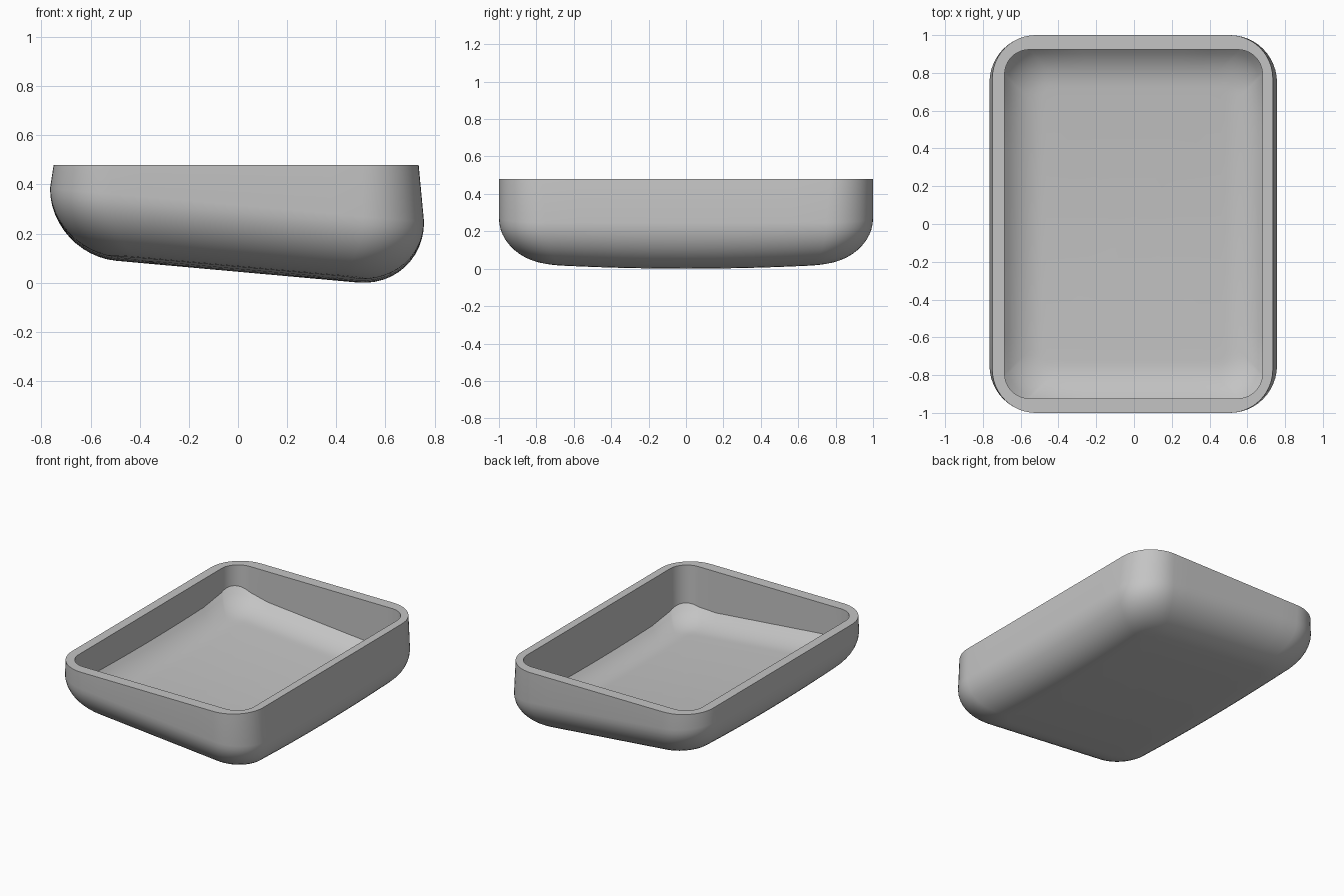
import bpy, bmesh, math

if "Cube" in bpy.data.objects:
    bpy.data.objects.remove(bpy.data.objects["Cube"])

TOP = 0.48       # rim height
FILLET = 0.27    # size of the rounded lower edge
CORNER_STEPS = 12
SIDE_STEPS = 8


def rounded_rect(x0, x1, y1, r):
    """Evenly stepped rounded rectangle outline, counter-clockwise."""
    pts = []
    centres = [(x1 - r, y1 - r), (x0 + r, y1 - r), (x0 + r, -y1 + r), (x1 - r, -y1 + r)]
    for i, (cx, cy) in enumerate(centres):
        for k in range(CORNER_STEPS + 1):
            a = math.pi / 2 * (i + k / CORNER_STEPS)
            pts.append((cx + r * math.cos(a), cy + r * math.sin(a)))
        # straight side up to the next corner
        nx, ny = centres[(i + 1) % 4]
        a = math.pi / 2 * (i + 1)
        ex, ey = nx + r * math.cos(a), ny + r * math.sin(a)
        sx, sy = pts[-1]
        for k in range(1, SIDE_STEPS):
            t = k / SIDE_STEPS
            pts.append((sx + (ex - sx) * t, sy + (ey - sy) * t))
    return pts


def base(x, y, h):
    """Sloping, slightly crowned underside plus the height h above it."""
    crown = 0.02 * (y / 0.73) ** 2 * max(0, 1 - h / FILLET)
    return 0.045 - 0.09 * x + crown + h


def inset_depth(x, y, r=0.30):
    """Distance inside the widest outline."""
    qx, qy = abs(x) - (0.757 - r), abs(y) - (1 - r)
    return r - math.hypot(max(qx, 0), max(qy, 0)) - min(max(qx, qy), 0)


def floor_z(x, y):
    t = max(0, 1 - inset_depth(x, y) / FILLET)
    h = FILLET * (1 - math.sqrt(max(0, 1 - t * t)))
    return base(x, y, h) + 0.08


rings = []

# centre of the underside, growing outwards
flat = rounded_rect(-0.765 + FILLET, 0.757 - FILLET, 1 - FILLET, 0.10)
for s in (0.25, 0.5, 0.75):
    rings.append([(x * s, y * s, base(x * s, y * s, 0)) for x, y in flat])

# rounded lower edge
for k in range(13):
    a = math.pi / 2 * k / 12
    d = FILLET * (1 - math.sin(a))
    h = FILLET * (1 - math.cos(a))
    outline = rounded_rect(-0.765 + d, 0.757 - d, 1 - d, 0.25 - 0.15 * d / FILLET)
    rings.append([(x, y, base(x, y, h)) for x, y in outline])

# rim, then straight inner wall down to the dished floor
rings.append([(x, y, TOP) for x, y in rounded_rect(-0.75, 0.735, 1, 0.23)])
inner = rounded_rect(-0.685, 0.68, 0.923, 0.13)
rings.append([(x, y, TOP) for x, y in inner])
rings.append([(x, y, floor_z(x, y)) for x, y in inner])
for k in range(1, 11):
    d = 0.022 * k
    outline = rounded_rect(-0.685 + d, 0.68 - d, 0.923 - d, 0.13)
    rings.append([(x, y, floor_z(x, y)) for x, y in outline])
for s in (0.75, 0.5, 0.25):
    rings.append([(x * s, y * s, floor_z(x * s, y * s)) for x, y in outline])

# skin the rings and close both centres
bm = bmesh.new()
loops = [[bm.verts.new(p) for p in ring] for ring in rings]
n = len(loops[0])
for lo, hi in zip(loops, loops[1:]):
    for i in range(n):
        j = (i + 1) % n
        bm.faces.new((lo[i], lo[j], hi[j], hi[i]))
under = bm.verts.new((0, 0, base(0, 0, 0)))
floor = bm.verts.new((0, 0, floor_z(0, 0)))
for i in range(n):
    j = (i + 1) % n
    bm.faces.new((under, loops[0][j], loops[0][i]))
    bm.faces.new((floor, loops[-1][i], loops[-1][j]))
# set the lowest point on the ground
low = min(v.co.z for v in bm.verts)
for v in bm.verts:
    if v.co.z < TOP - 1e-4:
        v.co.z -= low
bmesh.ops.recalc_face_normals(bm, faces=bm.faces)

mesh = bpy.data.meshes.new("tray")
bm.to_mesh(mesh)
bm.free()
tray = bpy.data.objects.new("tray", mesh)
bpy.context.collection.objects.link(tray)

grey = bpy.data.materials.new("light grey")
grey.diffuse_color = (0.55, 0.55, 0.55, 1)
grey.use_nodes = True
grey.node_tree.nodes["Principled BSDF"].inputs["Base Color"].default_value = grey.diffuse_color
mesh.materials.append(grey)

bpy.context.view_layer.objects.active = tray
tray.select_set(True)
bpy.ops.object.shade_smooth_by_angle(angle=math.radians(35))
